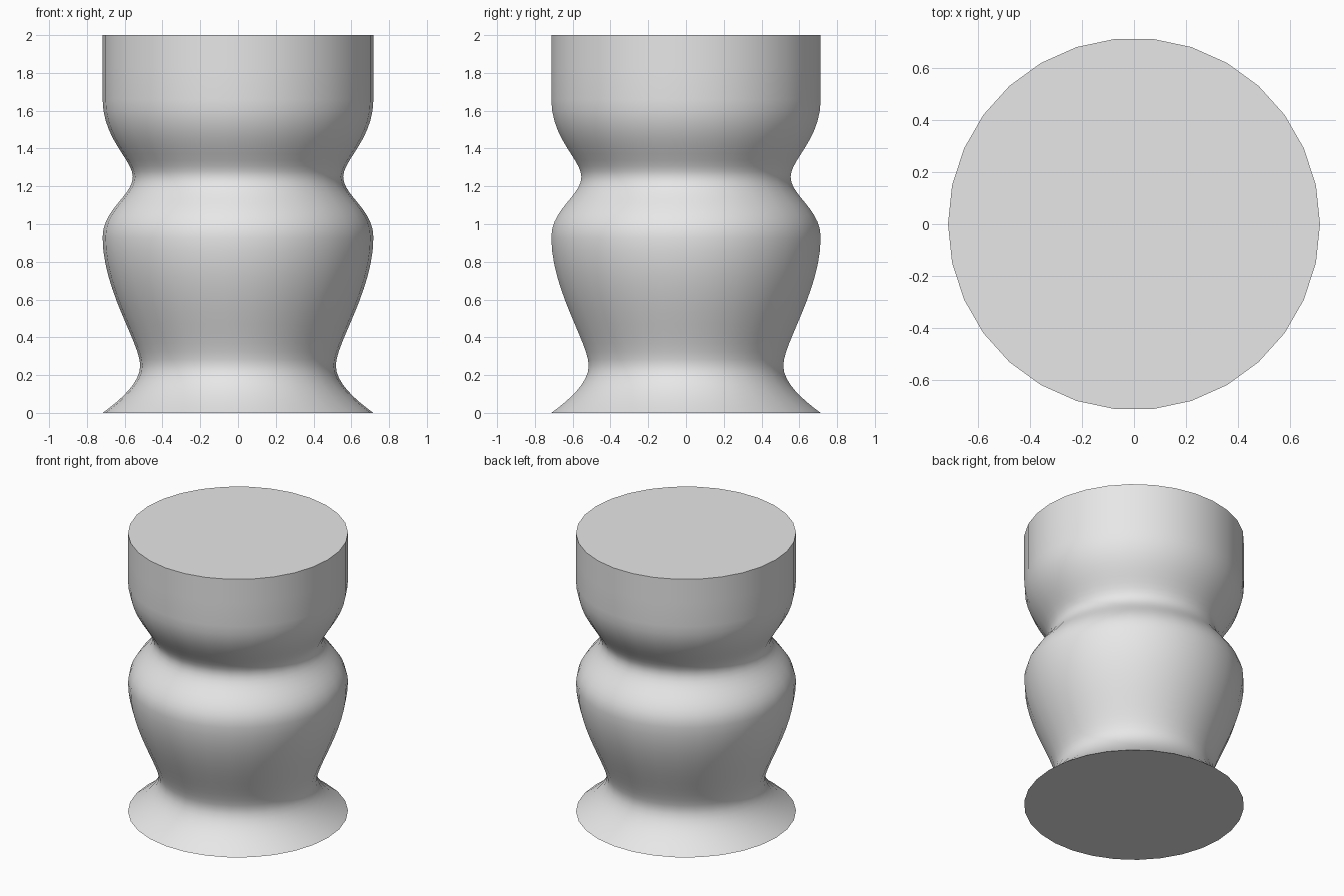
import bpy, bmesh
from math import cos, sin, tau
from mathutils import Vector
from mathutils.geometry import interpolate_bezier

cube = bpy.data.objects.get("Cube")
if cube:
    bpy.data.objects.remove(cube, do_unlink=True)

SIDES = 30
R = 0.717

# One plain material
grey = bpy.data.materials.new("plain grey")
grey.use_nodes = True
colour = (0.8, 0.8, 0.8, 1)
grey.diffuse_color = colour
grey.node_tree.nodes["Principled BSDF"].inputs["Base Color"].default_value = colour

# Profile as Bezier spans: (start, handle, handle, end, steps), each (radius, height)
spans = [
    ((R, 0), (0.62, 0.07), (0.518, 0.16), (0.518, 0.25), 8),         # flared foot
    ((0.518, 0.25), (0.518, 0.37), (R, 0.65), (R, 0.93), 12),        # lower body
    ((R, 0.93), (R, 1.08), (0.557, 1.15), (0.557, 1.25), 10),        # shoulder
    ((0.557, 1.25), (0.557, 1.34), (R, 1.45), (R, 1.66), 10),        # neck to rim
    ((R, 1.66), (R, 1.77), (R, 1.89), (R, 2), 2),                    # straight rim
]
profile = []
for a, b, c, d, steps in spans:
    pts = interpolate_bezier(*(Vector((p[0], 0, p[1])) for p in (a, b, c, d)), steps + 1)
    profile += pts if not profile else pts[1:]

# Turned body with flat caps
bm = bmesh.new()
rings = [[bm.verts.new((p.x * cos(tau * i / SIDES), p.x * sin(tau * i / SIDES), p.z))
          for i in range(SIDES)] for p in profile]
for low, high in zip(rings, rings[1:]):
    for i in range(SIDES):
        j = (i + 1) % SIDES
        bm.faces.new((low[i], low[j], high[j], high[i]))
bm.faces.new(rings[0][::-1])
bm.faces.new(rings[-1])

mesh = bpy.data.meshes.new("turned_pot")
bm.to_mesh(mesh)
bm.free()
mesh.materials.append(grey)
pot = bpy.data.objects.new("turned_pot", mesh)
bpy.context.collection.objects.link(pot)

# Smooth sides, crisp rims
bpy.ops.object.select_all(action="DESELECT")
pot.select_set(True)
bpy.context.view_layer.objects.active = pot
bpy.ops.object.shade_smooth_by_angle(angle=0.7)
